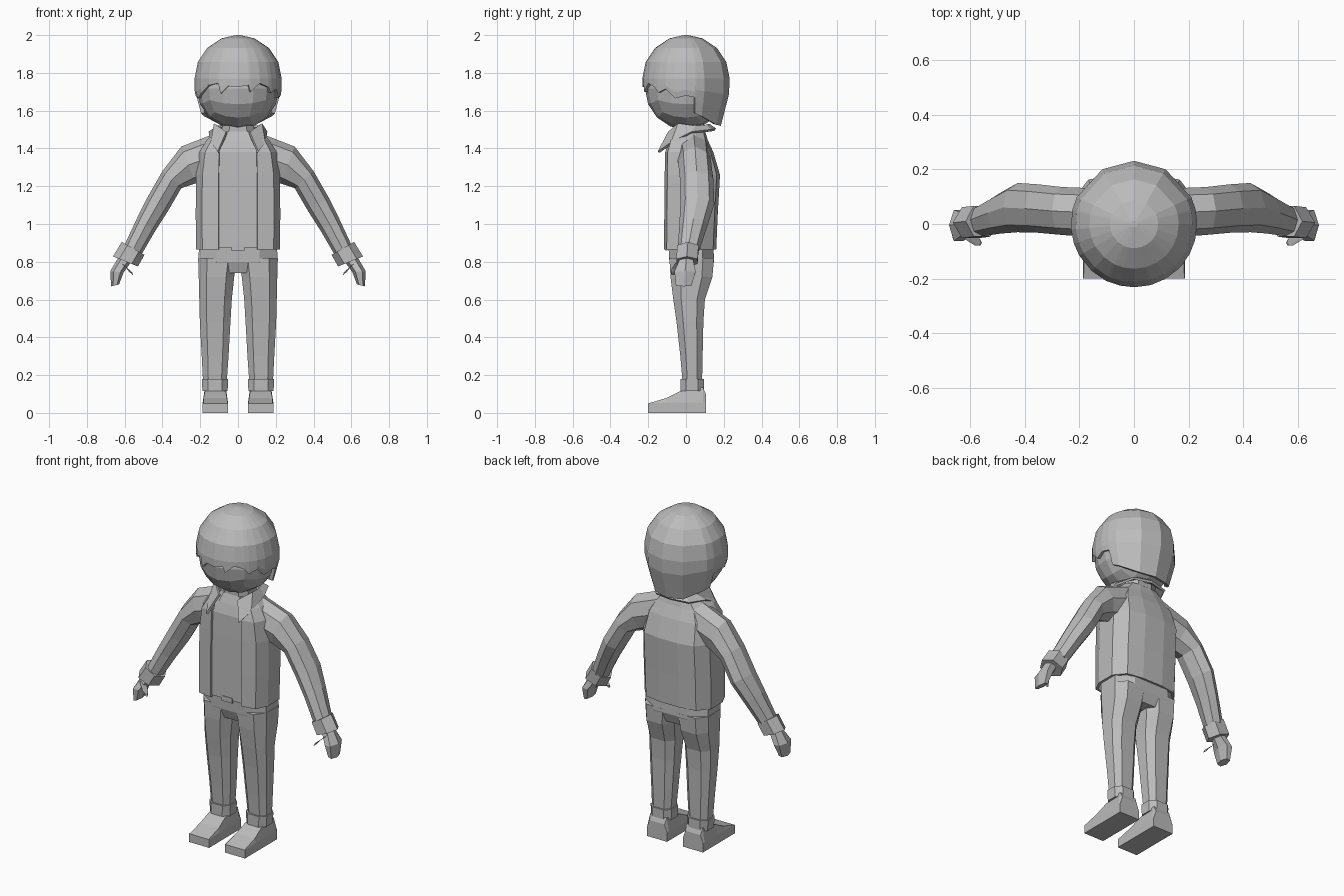
import bpy, bmesh, math
from mathutils import Vector

if "Cube" in bpy.data.objects:
    bpy.data.objects.remove(bpy.data.objects["Cube"])

grey = bpy.data.materials.new("plain grey")
grey.diffuse_color = (0.5, 0.5, 0.5, 1)
grey.use_nodes = True
grey.node_tree.nodes["Principled BSDF"].inputs["Base Color"].default_value = grey.diffuse_color


def finish(name, bm, mirror=False, thick=0.0, offset=-1.0):
    bmesh.ops.recalc_face_normals(bm, faces=bm.faces)
    me = bpy.data.meshes.new(name)
    bm.to_mesh(me)
    bm.free()
    me.materials.append(grey)
    ob = bpy.data.objects.new(name, me)
    bpy.context.collection.objects.link(ob)
    if thick:
        m = ob.modifiers.new("thickness", 'SOLIDIFY')
        m.thickness, m.offset = thick, offset
    if mirror:
        ob.modifiers.new("mirror", 'MIRROR')
    return ob


def loft(name, rings, closed=True, caps=True, **kw):
    """Skin a list of equal-length point rings."""
    bm = bmesh.new()
    vs = [[bm.verts.new(p) for p in r] for r in rings]
    n = len(rings[0])
    for a, b in zip(vs, vs[1:]):
        for i in range(n if closed else n - 1):
            j = (i + 1) % n
            bm.faces.new((a[i], a[j], b[j], b[i]))
    if caps and closed:
        bm.faces.new(vs[0][::-1])
        bm.faces.new(vs[-1])
    return finish(name, bm, **kw)


OCT = [(1, -.5), (1, .5), (.55, 1), (-.55, 1), (-1, .5), (-1, -.5), (-.55, -1), (.55, -1)]


def level(z, x0, x1, y0, y1):
    """Chamfered rectangle at height z."""
    cx, cy, hx, hy = (x0 + x1) / 2, (y0 + y1) / 2, (x1 - x0) / 2, (y1 - y0) / 2
    return [(cx + hx * u, cy + hy * v, z) for u, v in OCT]


def limb(ox, oz, ix, iz, y0, y1, n=8):
    """Limb ring from its outer and inner point in front view and its depth range."""
    pts = []
    for k in range(n):
        a = 2 * math.pi * k / n
        c, s = math.cos(a), math.sin(a)
        pts.append(((ox + ix) / 2 + c * (ox - ix) / 2,
                    (y0 + y1) / 2 + s * (y1 - y0) / 2,
                    (oz + iz) / 2 + c * (oz - iz) / 2))
    return pts


# Head: a cube subdivided into a sphere
bm = bmesh.new()
bmesh.ops.create_cube(bm, size=2)
bmesh.ops.subdivide_edges(bm, edges=bm.edges[:], cuts=3, use_grid_fill=True)
for v in bm.verts:
    d = Vector([math.tan(c * math.pi / 4) for c in v.co]).normalized()
    v.co = d * 0.217 + Vector((0, 0, 1.717))
finish("head", bm)
loft("neck", [level(1.42, -.09, .09, -.06, .1), level(1.56, -.08, .08, -.06, .09)])

# Hair: domed shell with a jagged fringe, side locks and a longer back
FRINGE = [(-180, 1.52), (-150, 1.525), (-115, 1.57), (-104, 1.585), (-102, 1.67), (-85, 1.68),
          (-72, 1.665), (-60, 1.69), (-42, 1.735), (-27, 1.745), (-24, 1.69), (-13, 1.73),
          (0, 1.725), (14, 1.735), (17, 1.70), (30, 1.745), (44, 1.725), (50, 1.695), (62, 1.715),
          (75, 1.665), (90, 1.68), (102, 1.67), (104, 1.585), (115, 1.57), (150, 1.525)]


def hair_radius(z):
    if z > 1.77:
        return 0.231 * math.sqrt(max(0, 1 - ((z - 1.77) / 0.23) ** 2))
    return 0.231 if z > 1.7 else 0.231 - (1.7 - z) * 0.26


rows = []
for k in range(8):
    ring = []
    for deg, zb in FRINGE:
        if k < 5:
            z = 1.77 + 0.23 * math.cos(math.radians((3, 22.5, 45, 67.5, 90)[k]))
        else:
            z = 1.77 + (zb - 1.77) * (k - 4) / 3
        a, r = math.radians(deg), hair_radius(z)
        ring.append((r * math.sin(a), -r * math.cos(a), z))
    rows.append(ring)
bm_rows = rows
hair = bmesh.new()
vs = [[hair.verts.new(p) for p in r] for r in bm_rows]
for a, b in zip(vs, vs[1:]):
    for i in range(len(FRINGE)):
        j = (i + 1) % len(FRINGE)
        hair.faces.new((a[i], a[j], b[j], b[i]))
hair.faces.new(vs[0])
finish("hair", hair, thick=0.02)

# Shirt
loft("shirt", [level(.875, -.2, .2, -.104, .14), level(1.25, -.2, .2, -.102, .16),
               level(1.38, -.18, .18, -.098, .12), level(1.44, -.13, .13, -.08, .1),
               level(1.49, -.1, .1, -.06, .09)])

# Open jacket body
HALF = [(.46, -1), (.85, -.9), (1, -.4), (1, .4), (.75, .88), (.3, 1)]
SECTION = HALF + [(-x, y) for x, y in reversed(HALF)]
rows = []
for z, hx, y0, y1 in [(.865, .222, -.116, .16), (1.05, .224, -.115, .168), (1.26, .222, -.113, .18),
                      (1.38, .205, -.11, .145), (1.445, .165, -.09, .115), (1.495, .11, -.06, .1)]:
    cy, hy = (y0 + y1) / 2, (y1 - y0) / 2
    # front edges stay vertical at x = 0.1
    rows.append([(math.copysign(max(abs(u) * hx, .1), u) if abs(v + 1) < .01 else u * hx,
                  cy + v * hy, z) for u, v in SECTION])
loft("jacket", rows, closed=False, thick=0.015)

# Folded collar
inner = [(.06, -.09, 1.485), (.122, -.04, 1.53), (.105, .05, 1.515), (.07, .105, 1.52), (0, .12, 1.525)]
outer = [(.105, -.145, 1.38), (.14, -.075, 1.43), (.15, .03, 1.485), (.11, .13, 1.495), (0, .155, 1.50)]
loft("collar", [[*p, *[(-x, y, z) for x, y, z in reversed(p[:-1])]] for p in (inner, outer)],
     closed=False, thick=0.014, offset=0)

# Sleeves, cuffs, hands and thumbs
loft("sleeve", [limb(.12, 1.48, .14, 1.24, -.05, .13), limb(.30, 1.41, .225, 1.215, -.04, .135),
                limb(.40, 1.28, .30, 1.19, -.032, .145), limb(.48, 1.14, .37, 1.07, -.03, .15),
                limb(.535, 1.03, .44, .96, -.035, .115), limb(.605, .88, .51, .84, -.045, .07)],
     mirror=True)
loft("sleeve_cuff", [limb(.615, .905, .495, .837, -.055, .075, 6),
                     limb(.662, .828, .53, .775, -.06, .07, 6)], mirror=True)
loft("hand", [limb(.63, .83, .565, .80, -.035, .04, 6), limb(.676, .75, .605, .745, -.07, .06, 6),
              limb(.672, .67, .63, .68, -.06, .035, 6)], mirror=True)
loft("thumb", [limb(.625, .80, .59, .77, -.06, -.015, 6), limb(.59, .765, .56, .745, -.08, -.045, 6),
               limb(.575, .745, .556, .73, -.08, -.058, 6)], mirror=True)

# Trousers: hips, legs and turned-up hems
loft("hips", [level(.92, -.205, .205, -.095, .145), level(.80, -.21, .21, -.088, .148),
              level(.74, -.17, .17, -.065, .125)])
loft("leg", [level(.82, .005, .211, -.088, .148), level(.72, .02, .208, -.082, .14),
             level(.60, .033, .205, -.067, .10), level(.48, .04, .202, -.05, .092),
             level(.30, .05, .192, -.03, .088), level(.16, .06, .185, -.018, .085)], mirror=True)
loft("trouser_hem", [level(.18, .052, .192, -.03, .095), level(.115, .055, .188, -.03, .095)],
     mirror=True)

# Belt buckle plate
loft("buckle", [[(x, y, z) for x, z in ((-.035, .86), (.035, .86), (.035, .89), (-.035, .89))]
                for y in (-.108, -.099)])

# Shoes: cross-sections from heel to toe (depth, top height, top half width)
rows = []
for y, top, w in [(.105, .10, .05), (.09, .135, .055), (-.03, .115, .055), (-.10, .08, .062), (-.2, .052, .064)]:
    rows.append([(.12 - .067, y, 0), (.12 + .067, y, 0), (.12 + .067, y, min(top, .055)),
                 (.12 + w, y, top), (.12 - w, y, top), (.12 - .067, y, min(top, .055))])
rows[-1] = [(x, y, min(z, .05)) for x, y, z in rows[-1]]
loft("shoe", rows, mirror=True)
